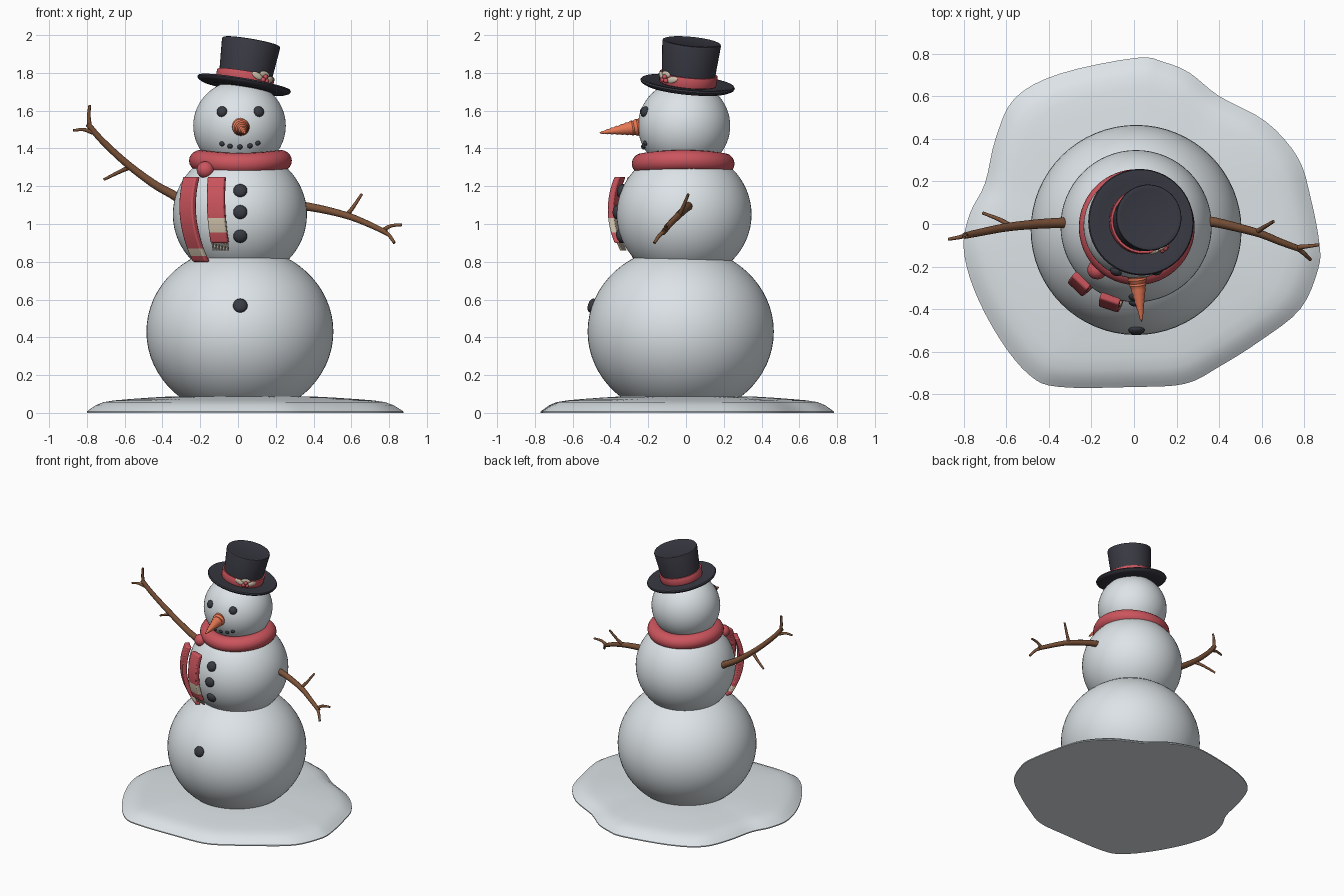
import bpy, bmesh, math
from mathutils import Vector, Matrix

if "Cube" in bpy.data.objects:
    bpy.data.objects.remove(bpy.data.objects["Cube"])


def mat(name, rgb):
    m = bpy.data.materials.new(name)
    m.diffuse_color = (*rgb, 1)
    m.use_nodes = True
    m.node_tree.nodes["Principled BSDF"].inputs["Base Color"].default_value = m.diffuse_color
    return m


SNOW = mat("snow", (0.72, 0.77, 0.80))
HAT = mat("charcoal_felt", (0.04, 0.04, 0.055))
RED = mat("scarf_red", (0.60, 0.09, 0.11))
CREAM = mat("cream", (0.68, 0.58, 0.44))
CARROT = mat("carrot_orange", (0.80, 0.19, 0.09))
BARK = mat("bark_brown", (0.20, 0.085, 0.04))
COAL = mat("coal", (0.04, 0.044, 0.055))


def finish(name, bm, *mats):
    bmesh.ops.recalc_face_normals(bm, faces=bm.faces)
    me = bpy.data.meshes.new(name)
    bm.to_mesh(me)
    bm.free()
    for m in mats:
        me.materials.append(m)
    ob = bpy.data.objects.new(name, me)
    bpy.context.collection.objects.link(ob)
    return ob


def loft(bm, rings, cap=True):
    """Skin a list of closed point rings."""
    vs = [[bm.verts.new(p) for p in r] for r in rings]
    n = len(vs[0])
    for a, b in zip(vs, vs[1:]):
        for i in range(n):
            bm.faces.new((a[i], a[(i + 1) % n], b[(i + 1) % n], b[i]))
    if cap:
        bm.faces.new(vs[0])
        bm.faces.new(vs[-1])


def lathe(name, profile, m, matrix=Matrix(), n=48, closed=False):
    bm = bmesh.new()
    prof = profile + profile[:1] if closed else profile
    loft(bm, [[matrix @ Vector((r * math.cos(i * math.tau / n), r * math.sin(i * math.tau / n), z))
               for i in range(n)] for r, z in prof], cap=not closed)
    bmesh.ops.remove_doubles(bm, verts=bm.verts, dist=1e-5)
    return finish(name, bm, m)


def blob(name, matrix, scale, m, seg=24):
    """Ellipsoid."""
    bm = bmesh.new()
    bmesh.ops.create_uvsphere(bm, u_segments=seg, v_segments=seg // 2, radius=1,
                              matrix=matrix @ Matrix.Diagonal((*scale, 1)))
    return finish(name, bm, m)


def spline(pts, steps, closed=False):
    """Catmull-Rom interpolation."""
    p = [Vector(q) for q in pts]
    p = [p[-1]] + p + p[:2] if closed else [2 * p[0] - p[1]] + p + [2 * p[-1] - p[-2]]
    out = []
    for a, b, c, d in zip(p, p[1:], p[2:], p[3:]):
        for k in range(steps):
            t = k / steps
            out.append(0.5 * (2 * b + (c - a) * t + (2 * a - 5 * b + 4 * c - d) * t * t
                              + (3 * b - a - 3 * c + d) * t ** 3))
    return out if closed else out + [p[-2]]


# snow patch
outline = [(.01, .78), (-.35, .705), (-.56, .59), (-.65, .40), (-.70, .19), (-.77, .05),
           (-.80, -.11), (-.75, -.31), (-.63, -.54), (-.49, -.71), (-.35, -.765), (0, -.765),
           (.24, -.75), (.40, -.67), (.59, -.55), (.78, -.40), (.865, -.21), (.87, -.09),
           (.83, .12), (.77, .31), (.62, .48), (.40, .60), (.26, .71), (.14, .76)]
edge = spline(outline, 4, True)
bm = bmesh.new()
loft(bm, [[(p.x * s, p.y * s, z) for p in edge] for s, z in
          ((1, 0), (1, .008), (.975, .022), (.94, .041), (.89, .057), (.82, .066),
           (.72, .073), (.58, .081), (.45, .087))])
finish("snow_patch", bm, SNOW)

# three snowballs: centre, radii
BALLS = {"lower": ((.01, -.028, .43), (.495, .493, .452)),
         "middle": ((.01, -.01, 1.05), (.355, .357, .347)),
         "head": ((.008, -.01, 1.52), (.245, .244, .24))}
for name, (c, r) in BALLS.items():
    ob = blob(name + "_snowball", Matrix.Translation(c), r, SNOW, 64)
    for v in ob.data.vertices:
        v.co.z = max(v.co.z, .005)


def coal(name, ball, x, z, r, depth):
    """Coal lump sitting on the front of a ball."""
    c, s = BALLS[ball]
    dx, dz = (x - c[0]) / s[0], (z - c[2]) / s[2]
    dy = -math.sqrt(1 - dx * dx - dz * dz)
    rot = Vector((dx, dy, dz)).to_track_quat('Z', 'Y').to_matrix().to_4x4()
    blob(name, Matrix.Translation((x, c[1] + s[1] * dy, z)) @ rot, (r, r, depth), COAL, 16)


for x in (-.085, .11):
    coal("eye", "head", x, 1.595, .029, .02)
for x, z in ((-.085, 1.425), (-.042, 1.412), (.01, 1.408), (.063, 1.414), (.105, 1.428)):
    coal("mouth_coal", "head", x, z, .014, .012)
for z in (1.177, 1.063, .935):
    coal("button", "middle", .012, z, .037, .022)
coal("button", "lower", .012, .568, .039, .022)

# carrot nose with ridges
base, tip = Vector((.012, -.225, 1.517)), Vector((.036, -.46, 1.482))
axis = tip - base
L = axis.length
prof = [(0, 0)]
for k in range(9):
    r = .048 * (1 - k / 9) + .003
    prof += [(r * .93, L * k / 9), (r, L * (k + .35) / 9)]
prof.append((0, L))
lathe("carrot_nose", prof, CARROT,
      Matrix.Translation(base) @ axis.to_track_quat('Z', 'Y').to_matrix().to_4x4(), 24)

# scarf ring, slightly draped
scarf = lathe("scarf_ring", [(.212 + .06 * math.cos(a * math.tau / 20), .057 * math.sin(a * math.tau / 20))
                             for a in range(20)], RED,
              Matrix.Translation((.013, -.015, 1.327)), 64, True)
for v in scarf.data.vertices:
    a = math.atan2(v.co.y + .015, v.co.x - .013)
    v.co.z += .008 * math.cos(2 * a)
blob("scarf_knot", Matrix.Translation((-.172, -.215, 1.287)), (.047, .045, .045), RED)


# scarf tails hanging in front of the middle ball
def tail_point(z, sx, side, out):
    t = z - 1.05
    r = .393 + .072 * t - 1.23 * t * t + out
    d = Vector((sx, -math.sqrt(1 - sx * sx), 0))
    return Vector((.005, -.01, z)) + d * r + Vector((-d.y, d.x, 0)) * side


def tail(name, sx0, sx1, z0, z1, stripe, n=45):
    bm = bmesh.new()
    rings = []
    for i in range(n + 1):
        t = i / n
        z, sx = z0 + (z1 - z0) * t, sx0 + (sx1 - sx0) * t
        rings.append([tail_point(z, sx, s * .048, o * .017) for s, o in ((-1, -1), (1, -1), (1, 1), (-1, 1))])
    loft(bm, rings)
    for f in bm.faces:
        f.material_index = int(stripe[0] < f.calc_center_median().z < stripe[1])
    ob = finish(name, bm, RED, CREAM)
    bv = ob.modifiers.new("soft_edges", 'BEVEL')
    bv.width, bv.segments, bv.limit_method, bv.angle_limit = .007, 2, 'ANGLE', math.radians(45)


tail("scarf_tail_long", -.70, -.67, 1.25, .80, (.83, .875))
tail("scarf_tail_short", -.325, -.285, 1.25, .90, (.955, 1.03))
bm = bmesh.new()
for k in range(6):
    side = -.04 + k * .016
    loft(bm, [[tail_point(z, -.285, side + .006 * math.cos(a), .006 * math.sin(a))
               for a in (0, 1.05, 2.09, 3.14, 4.19, 5.24)] for z in (.905, .86)])
finish("scarf_fringe", bm, CREAM)

# top hat, tilted
up = Vector((.17, .10, 1)).normalized()
H = Matrix.Translation((.03, .007, 1.727)) @ Vector((0, 0, 1)).rotation_difference(up).to_matrix().to_4x4()
lathe("hat", [(0, -.012), (.18, -.012), (.225, -.006), (.246, .004), (.251, .014), (.246, .022),
              (.232, .023), (.19, .015), (.14, .013), (.141, .06), (.156, .232), (.153, .241),
              (.145, .244), (.135, .241), (0, .241)], HAT, H, 64)
lathe("hat_band", [(.138, .014), (.15, .016), (.152, .022), (.155, .066), (.152, .071), (.138, .071)],
      RED, H, 64, True)


# leaf and berry trim on the band
def on_band(deg, z, r=.155):
    return H @ Matrix.Rotation(math.radians(deg), 4, 'Z') @ Matrix.Translation((r, 0, z))


for deg, z, roll in ((-66, .056, -20), (-33, .05, 20), (-50, .072, 0)):
    blob("trim_leaf", on_band(deg, z) @ Matrix.Rotation(math.radians(roll), 4, 'X'),
         (.008, .034, .017), CREAM, 16)
for deg, z in ((-54, .04), (-45, .04), (-49.5, .058)):
    blob("trim_berry", on_band(deg, z, .165), (.013, .013, .013), RED, 16)


# twig arms: each branch is (points, start radius, end radius)
def arm(name, branches):
    cu = bpy.data.curves.new(name, 'CURVE')
    cu.dimensions, cu.bevel_depth, cu.bevel_resolution, cu.use_fill_caps = '3D', 1, 3, True
    for pts, r0, r1 in branches:
        path = spline(pts, 6)
        s = cu.splines.new('POLY')
        s.points.add(len(path) - 1)
        for i, p in enumerate(path):
            s.points[i].co = (*p, 1)
            s.points[i].radius = r0 + (r1 - r0) * i / (len(path) - 1)
    cu.materials.append(BARK)
    ob = bpy.data.objects.new(name, cu)
    bpy.context.collection.objects.link(ob)
    bpy.ops.object.select_all(action='DESELECT')
    ob.select_set(True)
    bpy.context.view_layer.objects.active = ob
    bpy.ops.object.convert(target='MESH')


arm("raised_arm", [
    ([(-.29, .005, 1.12), (-.345, .005, 1.155), (-.45, 0, 1.215), (-.595, -.015, 1.325),
      (-.725, -.04, 1.447), (-.795, -.055, 1.53)], .027, .015),
    ([(-.785, -.053, 1.51), (-.79, -.055, 1.57), (-.785, -.06, 1.63)], .013, .007),
    ([(-.77, -.05, 1.485), (-.82, -.062, 1.5), (-.872, -.072, 1.495)], .012, .007),
    ([(-.575, -.012, 1.30), (-.63, .02, 1.275), (-.71, .052, 1.235)], .013, .007)])
arm("lowered_arm", [
    ([(.33, .012, 1.095), (.38, .008, 1.09), (.48, -.015, 1.07), (.59, -.045, 1.04),
      (.69, -.085, 1.0), (.785, -.12, .955)], .025, .014),
    ([(.77, -.115, .96), (.80, -.14, .94), (.828, -.168, .90)], .012, .008),
    ([(.765, -.11, .965), (.81, -.105, .99), (.868, -.098, .995)], .012, .007),
    ([(.57, -.04, 1.04), (.61, -.015, 1.09), (.655, .012, 1.158)], .013, .007)])

# smooth shading with sharp edges kept
for ob in bpy.context.scene.objects:
    ob.select_set(True)
bpy.ops.object.shade_smooth_by_angle(angle=math.radians(40))
